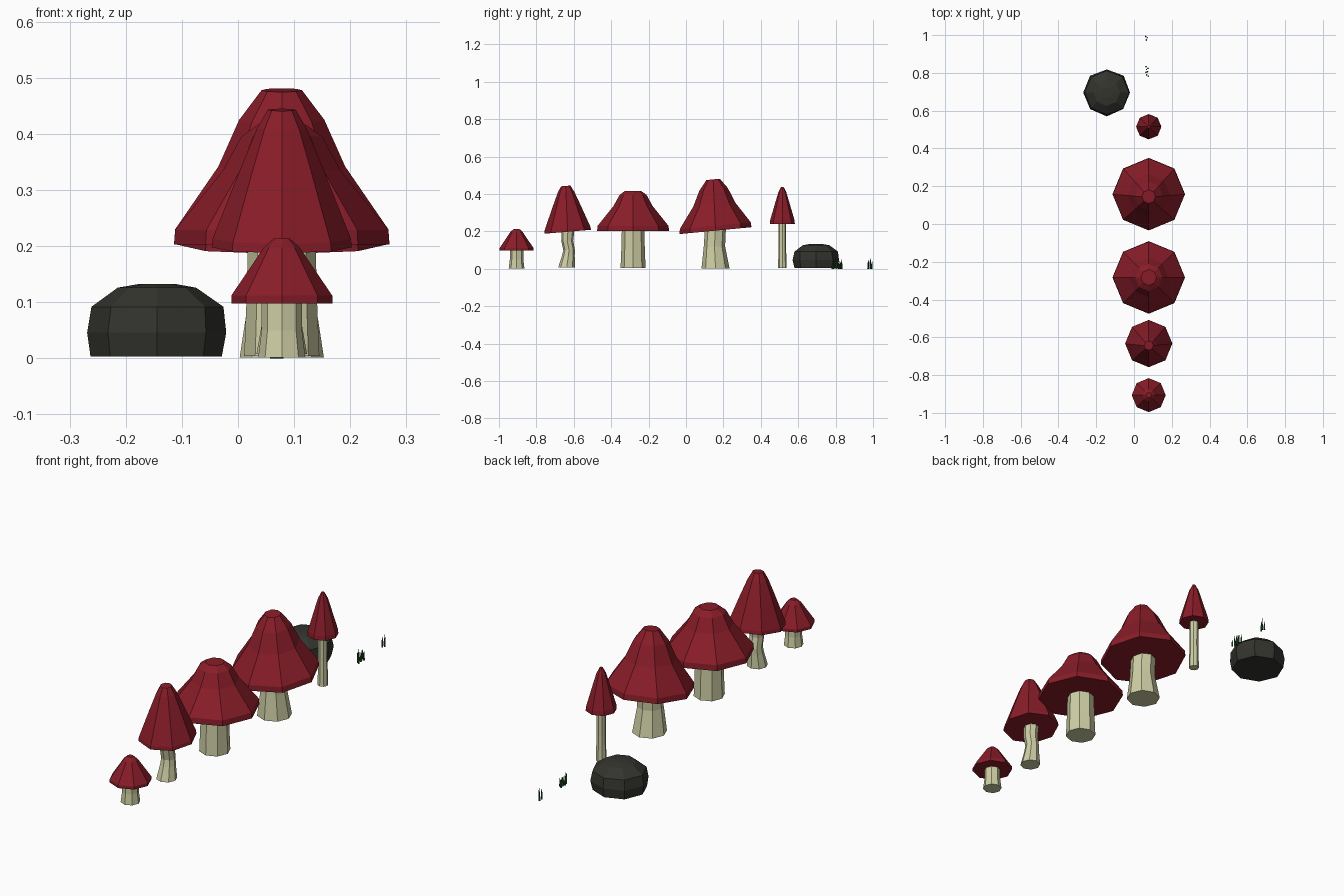
import bpy, bmesh, random
from math import sin, cos, tau
from mathutils import Vector

random.seed(4)


def material(name, rgb):
    m = bpy.data.materials.new(name)
    m.diffuse_color = (*rgb, 1)
    return m


RED = material("cap_red", (0.25, 0.012, 0.022))
CREAM = material("stem_cream", (0.62, 0.62, 0.38))
STONE = material("stone_grey", (0.033, 0.034, 0.027))
GREEN = material("grass_green", (0.01, 0.06, 0.012))


def loft(name, rings, mat, sides=8, jitter=0.0):
    """Closed flat-faced solid from rings (x, y, z, radius, slope along y)."""
    bm = bmesh.new()
    loops = []
    for x, y, z, r, slope in rings:
        loop = []
        for i in range(sides):
            a = tau * i / sides
            k = r * (1 + random.uniform(-jitter, jitter))
            dy = k * sin(a)
            loop.append(bm.verts.new((x + k * cos(a), y + dy, z + slope * dy)))
        loops.append(loop)
    for lo, hi in zip(loops, loops[1:]):
        for i in range(sides):
            j = (i + 1) % sides
            bm.faces.new((lo[i], lo[j], hi[j], hi[i]))
    bm.faces.new(loops[0][::-1])
    bm.faces.new(loops[-1])
    me = bpy.data.meshes.new(name)
    bm.to_mesh(me)
    bm.free()
    me.materials.append(mat)
    ob = bpy.data.objects.new(name, me)
    bpy.context.collection.objects.link(ob)
    return ob


def mushroom(name, y, cap, stem, tilt=0.0):
    """cap: (radius, z) profile; stem: (y offset, z, radius) path; tilt: cap slope."""
    x = 0.078
    z0 = cap[0][1]
    # leaning axis shifts higher rings toward -y
    loft(name + "_cap", [(x, y - tilt * (z - z0) * 0.5, z, r, tilt) for r, z in cap], RED)
    loft(name + "_stem", [(x, y + dy, z, r, 0) for dy, z, r in stem], CREAM)


# mushrooms from front to back
mushroom("small_mushroom", -0.906,
         [(0.090, 0.098), (0.090, 0.112), (0.052, 0.168), (0.032, 0.198), (0.014, 0.214)],
         [(0, 0.002, 0.042), (0, 0.05, 0.036), (0, 0.11, 0.036)])
mushroom("bent_mushroom", -0.633,
         [(0.125, 0.198), (0.123, 0.214), (0.075, 0.335), (0.044, 0.41), (0.025, 0.443)],
         [(-0.005, 0.008, 0.045), (0.004, 0.07, 0.034), (0.008, 0.10, 0.031),
          (-0.002, 0.15, 0.032), (0.002, 0.21, 0.035)], 0.085)
mushroom("wide_mushroom", -0.283,
         [(0.192, 0.203), (0.190, 0.229), (0.105, 0.335), (0.072, 0.395), (0.042, 0.417)],
         [(0, 0.004, 0.067), (0, 0.10, 0.063), (0, 0.215, 0.060)])
mushroom("tall_mushroom", 0.158,
         [(0.192, 0.204), (0.190, 0.230), (0.113, 0.342), (0.076, 0.425), (0.036, 0.478)],
         [(0, 0.002, 0.075), (-0.006, 0.12, 0.057), (0, 0.225, 0.056)], 0.095)
mushroom("thin_mushroom", 0.515,
         [(0.067, 0.24), (0.065, 0.26), (0.036, 0.36), (0.021, 0.41), (0.007, 0.437)],
         [(0, 0.005, 0.023), (0, 0.12, 0.020), (0, 0.25, 0.021)])

# rock
loft("rock", [(-0.144, 0.696, z, r, 0) for z, r in
              ((0.003, 0.117), (0.046, 0.124), (0.092, 0.118), (0.126, 0.070), (0.133, 0.030))],
     STONE, jitter=0.02)

# grass tufts of thin tapered blades
tufts = [(0.063, 0.832, 0.050), (0.066, 0.818, 0.045), (0.074, 0.824, 0.040),
         (0.063, 0.803, 0.062), (0.071, 0.806, 0.045), (0.067, 0.789, 0.055),
         (0.076, 0.783, 0.035), (0.062, 0.993, 0.040), (0.069, 0.985, 0.060),
         (0.064, 0.974, 0.052)]
for n, (x, y, h) in enumerate(tufts):
    loft(f"grass_blade_{n + 1}",
         [(x, y, 0.0, 0.005, 0), (x, y, h * 0.5, 0.004, 0),
          (x, y + random.uniform(-0.003, 0.003), h, 0.0004, 0)], GREEN, sides=4)
